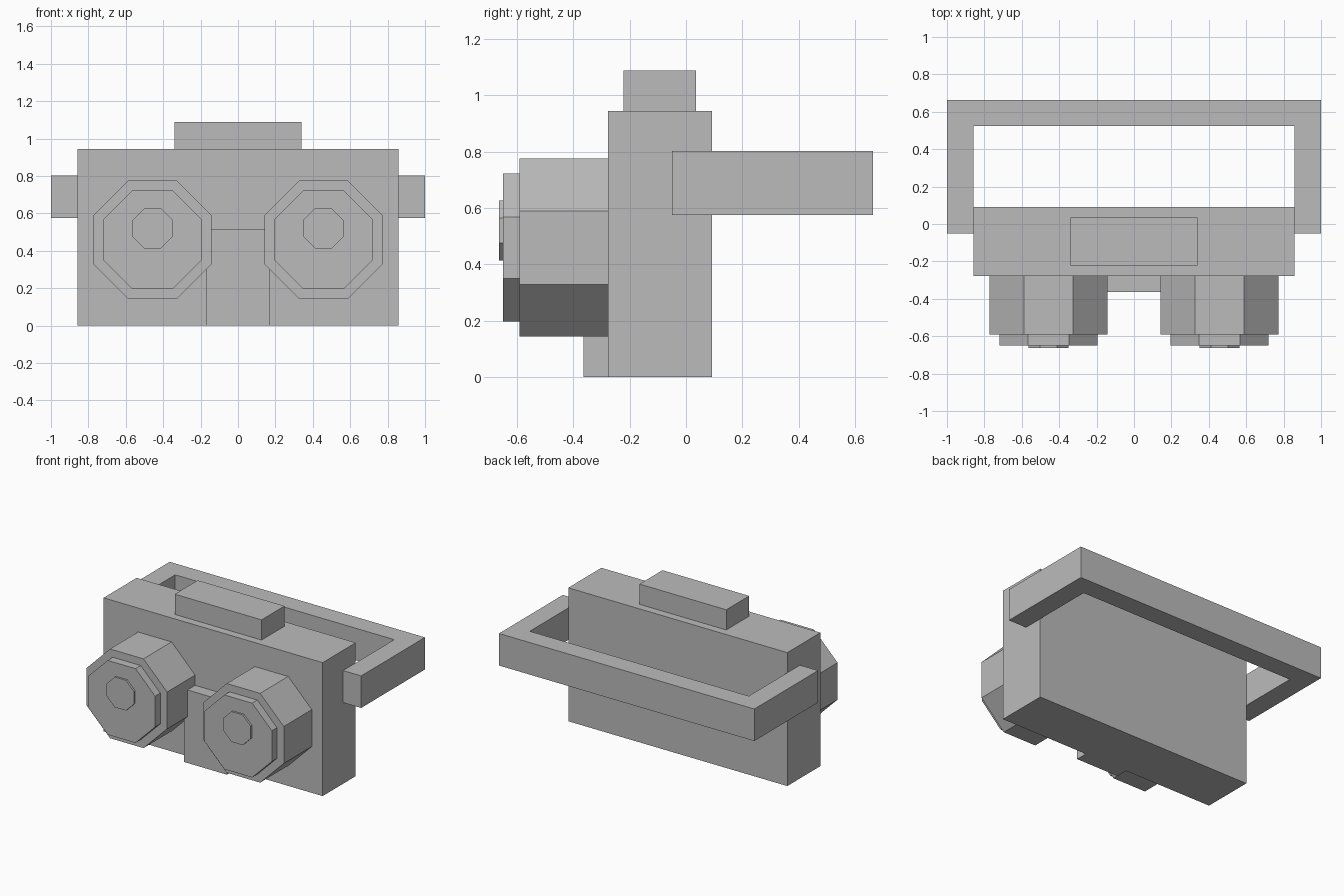
import bpy
import math

if "Cube" in bpy.data.objects:
    bpy.data.objects.remove(bpy.data.objects["Cube"])

grey = bpy.data.materials.new("plain grey")
grey.diffuse_color = (0.5, 0.5, 0.5, 1)
grey.use_nodes = True
grey.node_tree.nodes["Principled BSDF"].inputs["Base Color"].default_value = grey.diffuse_color


def finish(obj, name):
    obj.name = name
    obj.data.materials.clear()
    obj.data.materials.append(grey)
    return obj


def box(name, x, y, z):
    """Box spanning the given (low, high) ranges."""
    spans = (x, y, z)
    bpy.ops.mesh.primitive_cube_add(size=1, location=[(a + b) / 2 for a, b in spans])
    obj = bpy.context.object
    obj.scale = [b - a for a, b in spans]
    bpy.ops.object.transform_apply(location=False, rotation=False, scale=True)
    return finish(obj, name)


def octagon(name, x, z, half_width, front, back):
    """Flat-topped eight-sided prism pointing forward."""
    bpy.ops.mesh.primitive_cylinder_add(
        vertices=8, radius=half_width / math.cos(math.pi / 8), depth=back - front)
    obj = bpy.context.object
    obj.rotation_euler = (0, 0, math.pi / 8)
    bpy.ops.object.transform_apply(location=False, rotation=True, scale=False)
    obj.rotation_euler = (math.pi / 2, 0, 0)
    bpy.ops.object.transform_apply(location=False, rotation=True, scale=False)
    obj.location = (x, (front + back) / 2, z)
    return finish(obj, name)


# Main housing, top block and nose piece
box("housing", (-0.858, 0.858), (-0.278, 0.092), (0, 0.945))
box("top_block", (-0.34, 0.34), (-0.222, 0.035), (0.945, 1.088))
box("nose_piece", (-0.168, 0.168), (-0.364, -0.278), (0, 0.517))

# Eyepieces: barrel, lens and pupil
for side, x in (("left", -0.457), ("right", 0.457)):
    octagon(side + "_barrel", x, 0.459, 0.316, -0.592, -0.278)
    octagon(side + "_lens", x, 0.459, 0.263, -0.65, -0.592)
    octagon(side + "_pupil", x, 0.52, 0.107, -0.664, -0.65)

# Head strap: one U-shaped extruded outline
outline = [(-1, -0.05), (-1, 0.664), (1, 0.664), (1, -0.05),
           (0.858, -0.05), (0.858, 0.523), (-0.858, 0.523), (-0.858, -0.05)]
low, high, n = 0.575, 0.802, len(outline)
verts = [(x, y, z) for z in (low, high) for x, y in outline]
# Each arm and the rear band is a quad of the outline
quads = [(0, 1, 6, 7), (1, 2, 5, 6), (2, 3, 4, 5)]
faces = [q for q in quads] + [tuple(i + n for i in reversed(q)) for q in quads]
faces += [(i, i + n, (i + 1) % n + n, (i + 1) % n) for i in range(n)]
mesh = bpy.data.meshes.new("head_strap")
mesh.from_pydata(verts, [], faces)
mesh.update()
strap = bpy.data.objects.new("head_strap", mesh)
bpy.context.collection.objects.link(strap)
finish(strap, "head_strap")
